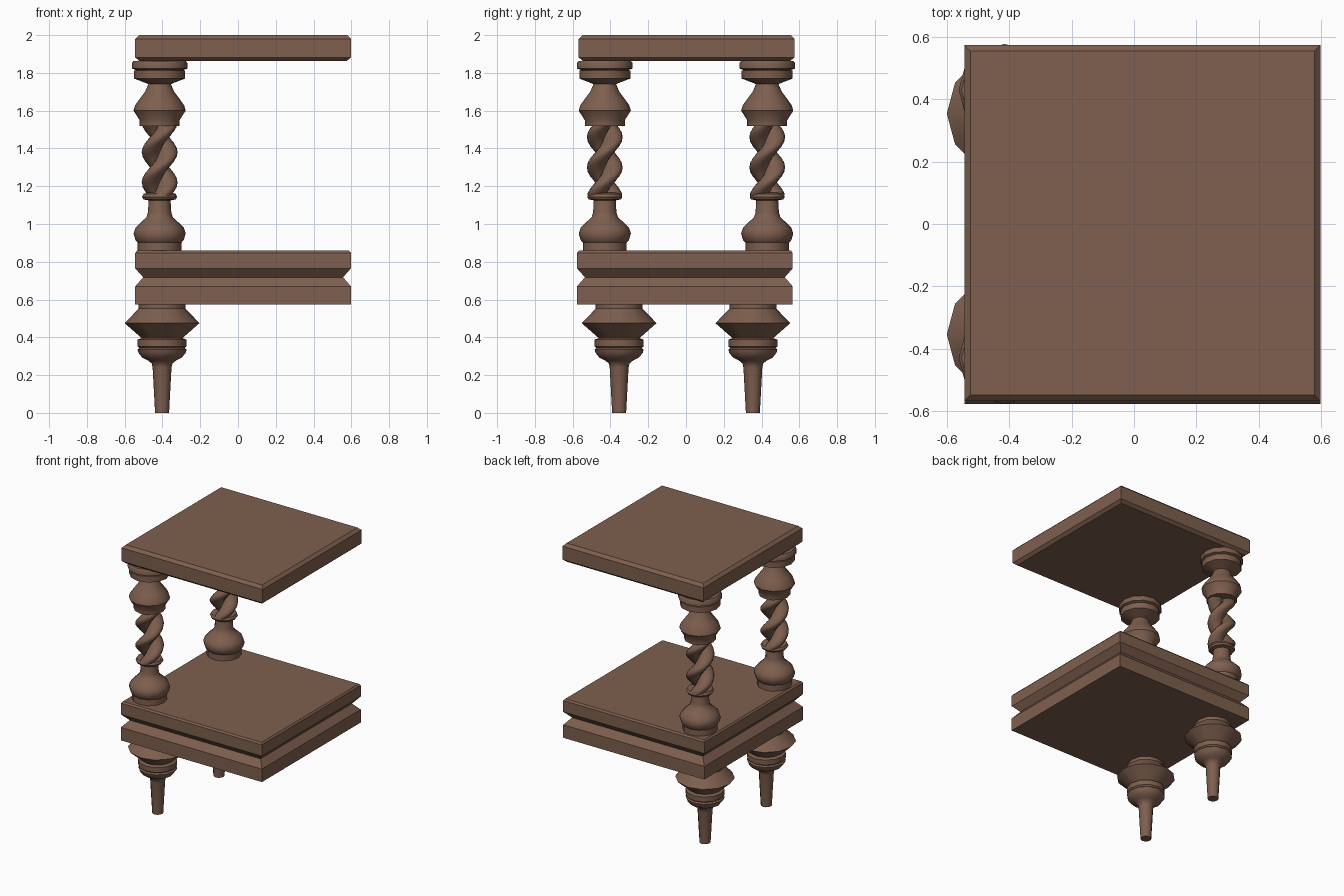
import bpy, bmesh, math

if "Cube" in bpy.data.objects:
    bpy.data.objects.remove(bpy.data.objects["Cube"])

wood = bpy.data.materials.new("brown wood")
wood.diffuse_color = (0.21, 0.115, 0.077, 1)
wood.use_nodes = True
wood.node_tree.nodes["Principled BSDF"].inputs["Base Color"].default_value = wood.diffuse_color


def loft(name, rings, smooth=True):
    """Skin a list of equal-length vertex rings and cap both ends."""
    bm = bmesh.new()
    loops = [[bm.verts.new(p) for p in ring] for ring in rings]
    n = len(loops[0])
    for a, b in zip(loops, loops[1:]):
        for i in range(n):
            j = (i + 1) % n
            bm.faces.new((a[i], a[j], b[j], b[i]))
    bm.faces.new(loops[0][::-1])
    bm.faces.new(loops[-1])
    bmesh.ops.recalc_face_normals(bm, faces=bm.faces)
    mesh = bpy.data.meshes.new(name)
    bm.to_mesh(mesh)
    bm.free()
    mesh.materials.append(wood)
    obj = bpy.data.objects.new(name, mesh)
    bpy.context.collection.objects.link(obj)
    if smooth:
        bpy.ops.object.select_all(action='DESELECT')
        obj.select_set(True)
        bpy.context.view_layer.objects.active = obj
        bpy.ops.object.shade_smooth_by_angle(angle=math.radians(38))
    return obj


def slab(name, cx, cy, profile, half=0.571):
    """Square board with an edge profile of (inset, z)."""
    corners = ((-1, -1), (1, -1), (1, 1), (-1, 1))
    return loft(name, [[(cx + sx * (half - d), cy + sy * (half - d), z)
                        for sx, sy in corners] for d, z in profile], False)


def turned(name, cx, cy, profile, sides=12):
    """Lathe-turned part with a profile of (radius, z)."""
    angles = [2 * math.pi * i / sides for i in range(sides)]
    return loft(name, [[(cx + r * math.cos(a), cy + r * math.sin(a), z)
                        for a in angles] for r, z in profile])


def twist(name, cx, cy, z0, z1, steps=36, sides=24, d=0.044, rad=0.051):
    """Two round strands wound around each other."""
    rings = []
    for k in range(steps + 1):
        z = z0 + (z1 - z0) * k / steps
        turn = math.pi * (z - 1.22) / 0.16
        ring = []
        for i in range(sides):
            a = 2 * math.pi * i / sides
            r = d * abs(math.cos(a)) + math.sqrt(rad**2 - (d * math.sin(a))**2)
            ring.append((cx + r * math.cos(a + turn), cy + r * math.sin(a + turn), z))
        rings.append(ring)
    return loft(name, rings)


# boards
slab("top_board", 0.027, 0.003,
     [(0.022, 1.863), (0, 1.882), (0, 1.98), (0.02, 2.0)])
slab("lower_board", 0.027, -0.006,
     [(0, 0.575), (0, 0.67), (0.042, 0.718), (0, 0.765), (0, 0.847), (0.01, 0.859)])

# turned profiles
LEG = [(0.037, 0), (0.050, 0.24), (0.055, 0.262), (0.075, 0.278), (0.105, 0.293),
       (0.125, 0.318), (0.13, 0.335), (0.12, 0.343), (0.13, 0.352), (0.13, 0.388),
       (0.108, 0.396), (0.198, 0.475), (0.124, 0.552), (0.124, 0.577)]
LOWER_POST = [(0.116, 0.858), (0.116, 0.902), (0.128, 0.915), (0.138, 0.95),
              (0.128, 0.98), (0.098, 1.01), (0.07, 1.035), (0.062, 1.06),
              (0.058, 1.125), (0.085, 1.13), (0.093, 1.143), (0.085, 1.16), (0.06, 1.166)]
UPPER_POST = [(0.106, 1.52), (0.106, 1.55), (0.138, 1.60), (0.13, 1.628),
              (0.105, 1.663), (0.077, 1.70), (0.06, 1.74), (0.07, 1.745),
              (0.135, 1.77), (0.135, 1.812), (0.125, 1.815), (0.147, 1.823),
              (0.147, 1.852), (0.138, 1.864)]

# supports stand on the left side only, front and back
for side, s in (("front", -1), ("back", 1)):
    turned(side + "_leg", -0.402, s * 0.354, LEG)
    turned(side + "_post_base", -0.415, s * 0.43, LOWER_POST)
    twist(side + "_post_twist", -0.415, s * 0.43, 1.15, 1.53)
    turned(side + "_post_head", -0.415, s * 0.43, UPPER_POST)
